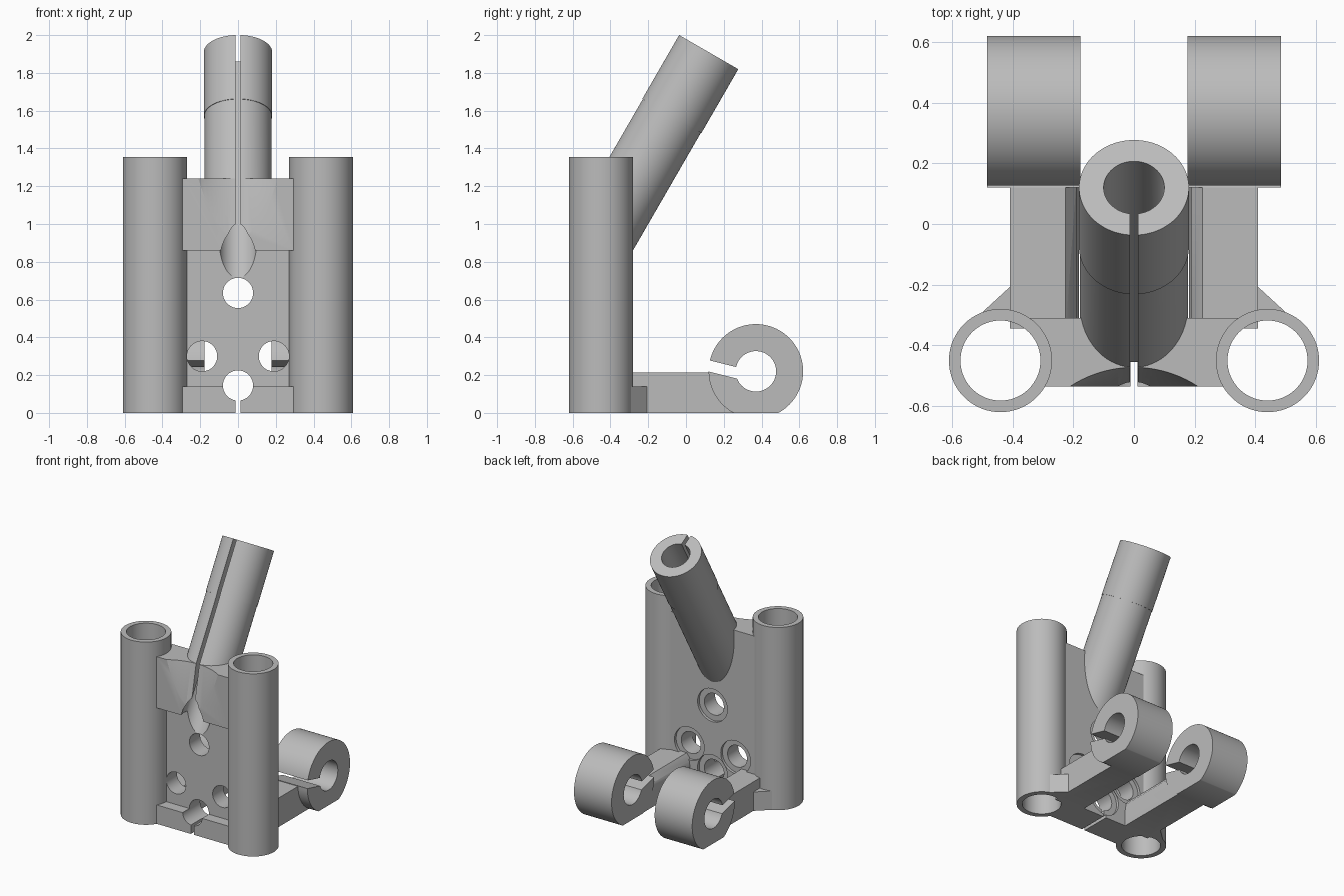
import bpy, bmesh, math
from mathutils import Matrix, Vector

cube = bpy.data.objects.get("Cube")
if cube:
    bpy.data.objects.remove(cube, do_unlink=True)

grey = bpy.data.materials.new("plain_grey")
grey.use_nodes = True
colour = (0.5, 0.5, 0.5, 1)
grey.diffuse_color = colour
grey.node_tree.nodes["Principled BSDF"].inputs["Base Color"].default_value = colour


def make(name, bm):
    bmesh.ops.recalc_face_normals(bm, faces=bm.faces)
    mesh = bpy.data.meshes.new(name)
    bm.to_mesh(mesh)
    bm.free()
    mesh.materials.append(grey)
    ob = bpy.data.objects.new(name, mesh)
    bpy.context.collection.objects.link(ob)
    return ob


def prism(name, points, offset):
    """Extrude a flat polygon along an offset vector."""
    bm = bmesh.new()
    face = bm.faces.new([bm.verts.new(p) for p in points])
    ext = bmesh.ops.extrude_face_region(bm, geom=[face])
    verts = [v for v in ext["geom"] if isinstance(v, bmesh.types.BMVert)]
    bmesh.ops.translate(bm, verts=verts, vec=offset)
    return make(name, bm)


def box(name, x, y, z, matrix=Matrix()):
    bm = bmesh.new()
    size = [b - a for a, b in (x, y, z)]
    mid = [(a + b) / 2 for a, b in (x, y, z)]
    bmesh.ops.create_cube(bm, size=1, matrix=matrix @ Matrix.Translation(mid) @ Matrix.Diagonal((*size, 1)))
    return make(name, bm)


def rod(name, start, end, radius, sides=72):
    """Solid cylinder between two points."""
    a, b = Vector(start), Vector(end)
    turn = (b - a).to_track_quat("Z", "Y").to_matrix().to_4x4()
    bm = bmesh.new()
    bmesh.ops.create_cone(bm, cap_ends=True, segments=sides, radius1=radius, radius2=radius,
                          depth=(b - a).length, matrix=Matrix.Translation((a + b) / 2) @ turn)
    return make(name, bm)


def combine(target, other, operation="DIFFERENCE"):
    mod = target.modifiers.new("combine", "BOOLEAN")
    mod.operation, mod.solver, mod.object = operation, "EXACT", other
    bpy.context.view_layer.objects.active = target
    bpy.ops.object.modifier_apply(modifier=mod.name)
    bpy.data.objects.remove(other, do_unlink=True)


def add(target, other):
    combine(target, other, "UNION")


def finish(ob):
    bpy.ops.object.select_all(action="DESELECT")
    ob.select_set(True)
    bpy.context.view_layer.objects.active = ob
    bpy.ops.object.shade_smooth_by_angle(angle=math.radians(30))


FRONT, RECESS, BACK = -0.535, -0.455, -0.31
top = Vector((0, 0.12, 1.91))
axis = Vector((0, 0.5, math.sqrt(0.75)))
tilt = Matrix.Translation(top) @ Matrix.Rotation(math.radians(-30), 4, "X")

# Central plate with the leaning socket merged into it
body = box("bracket_body", (-0.36, 0.36), (-0.56, BACK), (0, 1.24))
add(body, rod("socket", top - axis * 1.5, top - axis * 0.2, 0.178))
add(body, rod("socket_collar", top - axis * 0.39, top, 0.181))
combine(body, box("front_trim", (-1, 1), (-2, FRONT), (-1, 3)))
combine(body, box("recess", (-1, 1), (-2, RECESS), (0.14, 0.86)))

# Shallow curved scoop in front of the socket
combine(body, rod("scoop", (0, -0.94, 0.89), (0, -0.846, 1.36), 0.39, 96))

# Upright tubes
for s in (1, -1):
    add(body, rod("tube", (s * 0.44, -0.45, 0), (s * 0.44, -0.45, 1.355), 0.17))
for s in (1, -1):
    combine(body, rod("tube_bore", (s * 0.44, -0.45, -0.1), (s * 0.44, -0.45, 1.5), 0.132))

# Socket bore and clamping slits
combine(body, rod("socket_bore", top - axis * 1.6, top + axis * 0.1, 0.1))
combine(body, box("socket_slit", (-0.013, 0.013), (-0.3, 0), (-1.3, 0.1), tilt))
combine(body, box("base_slit", (-0.012, 0.012), (-0.7, -0.2), (-0.1, 0.1)))

# Bolt holes with shallow washer seats behind
for x, z in ((0, 0.635), (0.19, 0.3), (-0.19, 0.3), (0, 0.145)):
    combine(body, rod("bolt_hole", (x, -0.7, z), (x, -0.2, z), 0.08, 48))
    combine(body, rod("washer_seat", (x, BACK - 0.02, z), (x, -0.2, z), 0.122, 48))
finish(body)

# Rear arms, each with a split clamp ring and a side gusset
for s, side in ((1, "left"), (-1, "right")):
    profile = ((0.182, -0.1), (0.408, -0.1), (0.408, 0.215), (0.225, 0.215), (0.19, 0.17), (0.182, 0.12))
    arm = prism(side + "_clamp_arm", [(s * x, -0.345, z) for x, z in profile], (0, 0.6, 0))
    add(arm, rod("ring", (s * 0.177, 0.37, 0.22), (s * 0.485, 0.37, 0.22), 0.25, 96))
    gusset = ((0.39, -0.19), (0.51, -0.3), (0.39, -0.305))
    add(arm, prism("gusset", [(s * x, y, -0.1) for x, y in gusset], (0, 0, 0.24)))
    combine(arm, box("floor_trim", (-1, 1), (-1, 1), (-1, 0)))
    combine(arm, rod("ring_bore", (0, 0.37, 0.22), (s, 0.37, 0.22), 0.107))
    lean = Matrix.Translation((0, 0.2, 0.229)) @ Matrix.Rotation(math.radians(-14), 4, "X")
    combine(arm, box("ring_slit", (-1, 1), (-0.16, 0.1), (-0.029, 0.029), lean))
    finish(arm)
